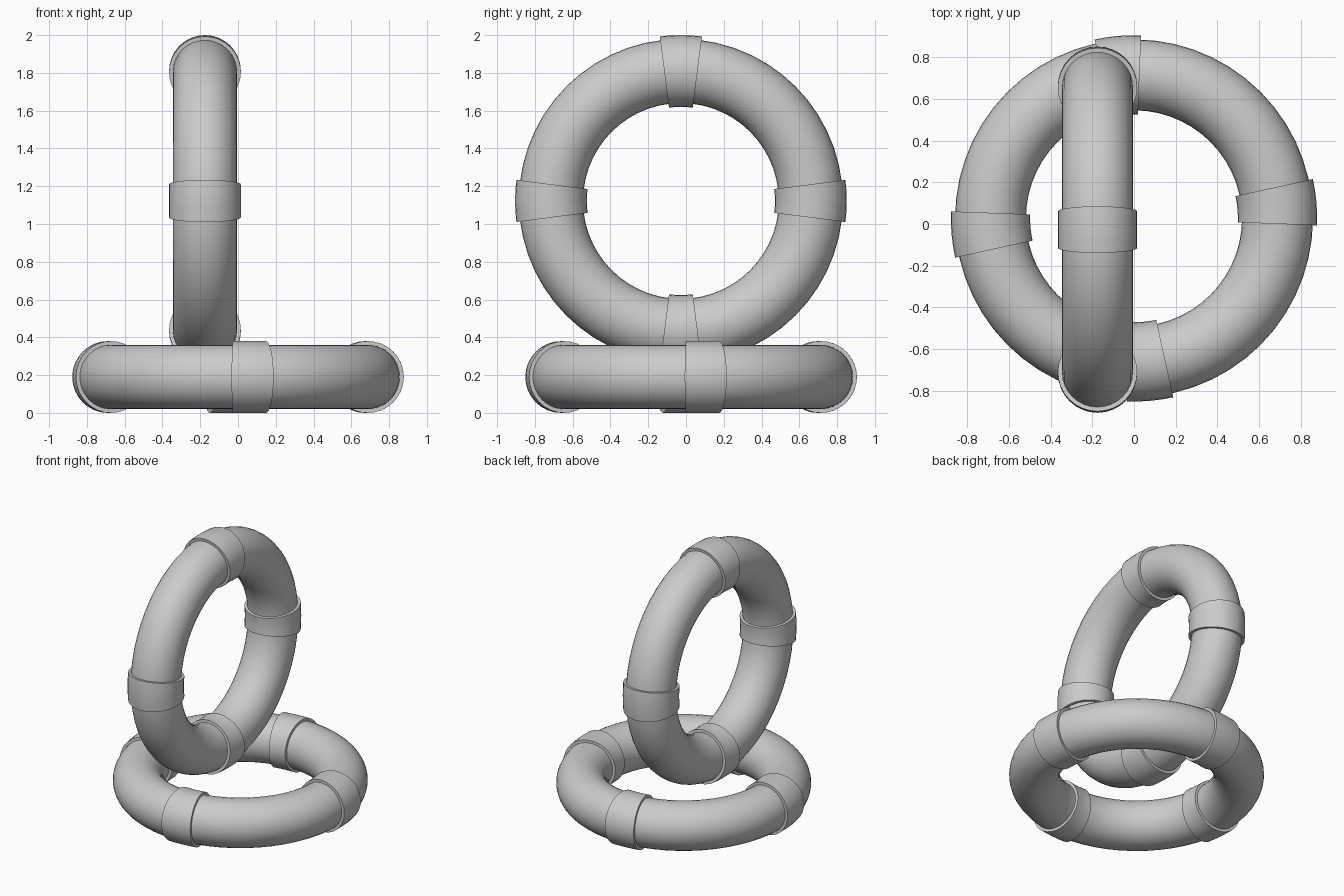
import bpy, bmesh
from math import sin, cos, pi, radians
from mathutils import Matrix

if "Cube" in bpy.data.objects:
    bpy.data.objects.remove(bpy.data.objects["Cube"])

RING_R, TUBE_R, BAND_R = 0.688, 0.17, 0.19
BAND_HALF = radians(7.3)
SIDES, STEPS = 32, 4


def smooth(obj):
    bpy.ops.object.select_all(action='DESELECT')
    obj.select_set(True)
    bpy.context.view_layer.objects.active = obj
    bpy.ops.object.shade_smooth_by_angle(angle=radians(40))


def make_tube(name, matrix):
    bpy.ops.mesh.primitive_torus_add(major_segments=56, minor_segments=SIDES,
                                     major_radius=RING_R, minor_radius=TUBE_R)
    obj = bpy.context.object
    obj.name = name
    obj.matrix_world = matrix
    smooth(obj)


def make_band(name, angle, matrix):
    # Short wedge-shaped sleeve with end rims that tuck into the tube
    bm = bmesh.new()
    angles = [angle - BAND_HALF + 2 * BAND_HALF * i / STEPS for i in range(STEPS + 1)]
    sections = ([(angles[0], TUBE_R - 0.01)] + [(a, BAND_R) for a in angles]
                + [(angles[-1], TUBE_R - 0.01)])
    loops = []
    for a, r in sections:
        loop = []
        for j in range(SIDES):
            t = 2 * pi * j / SIDES
            d = RING_R + r * cos(t)
            loop.append(bm.verts.new((d * cos(a), d * sin(a), r * sin(t))))
        loops.append(loop)
    # The last section joins the first through the hidden inner wall
    for k in range(len(loops)):
        p, q = loops[k], loops[(k + 1) % len(loops)]
        for j in range(SIDES):
            n = (j + 1) % SIDES
            bm.faces.new((p[j], p[n], q[n], q[j]))
    bmesh.ops.recalc_face_normals(bm, faces=bm.faces)
    mesh = bpy.data.meshes.new(name)
    bm.to_mesh(mesh)
    bm.free()
    obj = bpy.data.objects.new(name, mesh)
    bpy.context.collection.objects.link(obj)
    obj.matrix_world = matrix
    smooth(obj)


def make_ring(name, matrix, phase):
    make_tube(name + "_tube", matrix)
    for i in range(4):
        make_band(f"{name}_band_{i + 1}", phase + i * pi / 2, matrix)


# Flat ring lying on the ground, bands turned slightly
make_ring("flat_ring", Matrix.Translation((0, 0.027, 0.19)), radians(5.1))

# Upright ring linked through it
make_ring("upright_ring",
          Matrix.Translation((-0.175, -0.027, 1.122)) @ Matrix.Rotation(pi / 2, 4, 'Y'), 0)
